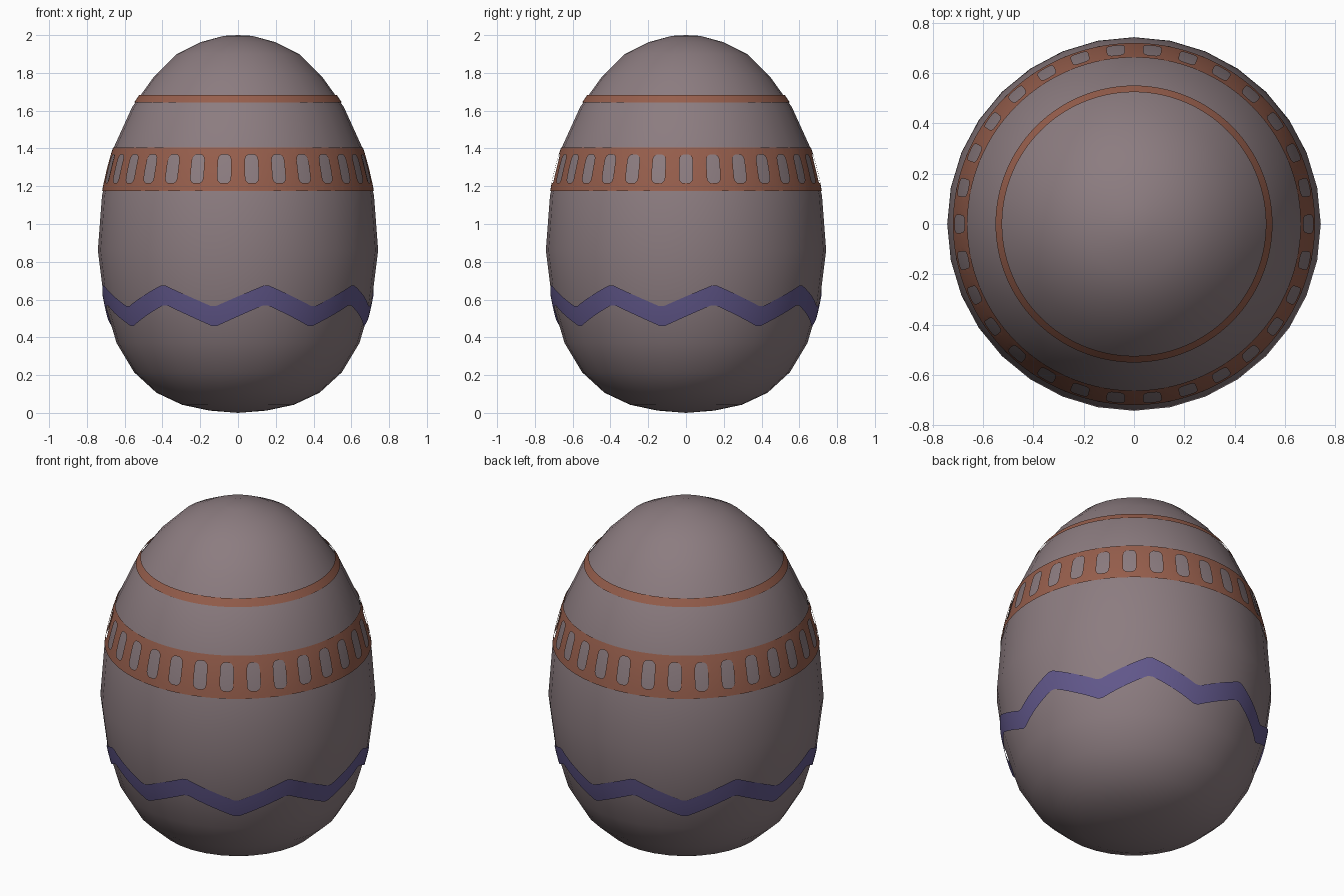
import bpy
import bmesh
import math

if "Cube" in bpy.data.objects:
    bpy.data.objects.remove(bpy.data.objects["Cube"])

# Egg profile, (radius, height) from bottom to top
PROFILE = [(0, 0), (.15, .012), (.296, .043), (.432, .107), (.55, .215), (.643, .37),
           (.708, .59), (.742, .86), (.72, 1.15), (.66, 1.40), (.56, 1.62),
           (.445, 1.78), (.323, 1.90), (.2, 1.962), (.075, 1.996), (0, 2)]
LIFT = 0.003


def material(name, rgb):
    m = bpy.data.materials.new(name)
    m.diffuse_color = (*rgb, 1)
    m.use_nodes = True
    m.node_tree.nodes["Principled BSDF"].inputs["Base Color"].default_value = m.diffuse_color
    return m


def point(r, t, z):
    # t = 0 is the front, growing towards the right side
    return (r * math.sin(t), -r * math.cos(t), z)


def finish(bm, name, mat):
    bmesh.ops.remove_doubles(bm, verts=bm.verts, dist=1e-5)
    for f in bm.faces:
        f.smooth = True
    mesh = bpy.data.meshes.new(name)
    bm.to_mesh(mesh)
    bm.free()
    mesh.materials.append(mat)
    ob = bpy.data.objects.new(name, mesh)
    bpy.context.collection.objects.link(ob)
    return ob


def radius(z):
    # smooth radius through the profile points
    i = 1
    while i < len(PROFILE) - 3 and z > PROFILE[i + 1][1]:
        i += 1
    (ra, za), (r0, z0), (r1, z1), (rb, zb) = PROFILE[i - 1:i + 3]
    h = z1 - z0
    u = (z - z0) / h
    m0 = (r1 - ra) / (z1 - za) * h
    m1 = (rb - r0) / (zb - z0) * h
    return ((2*u**3 - 3*u**2 + 1) * r0 + (u**3 - 2*u**2 + u) * m0
            + (3*u**2 - 2*u**3) * r1 + (u**3 - u**2) * m1)


def add_strip(bm, angles, low, high, rows):
    # closed painted strip hugging the egg between two height functions
    cols = []
    for t in angles:
        a, b = low(t), high(t)
        zs = [a + (b - a) * k / rows for k in range(rows + 1)]
        cols.append([bm.verts.new(point(radius(z) + LIFT, t, z)) for z in zs])
    for i, c in enumerate(cols):
        d = cols[(i + 1) % len(cols)]
        for k in range(rows):
            bm.faces.new((c[k], d[k], d[k + 1], c[k + 1]))


shell = material("mauve grey", (.262, .202, .216))
orange = material("rust orange", (.305, .112, .072))
purple = material("dusky purple", (.122, .098, .262))

# Egg body: 32-sided lathe
bm = bmesh.new()
N = 32
rings = [[bm.verts.new(point(r, 2 * math.pi * i / N, z)) for i in range(N)]
         for r, z in PROFILE[1:-1]]
bottom = bm.verts.new((0, 0, PROFILE[0][1]))
top = bm.verts.new((0, 0, PROFILE[-1][1]))
for i in range(N):
    j = (i + 1) % N
    bm.faces.new((bottom, rings[0][j], rings[0][i]))
    bm.faces.new((top, rings[-1][i], rings[-1][j]))
    for a, b in zip(rings, rings[1:]):
        bm.faces.new((a[i], a[j], b[j], b[i]))
finish(bm, "egg_body", shell)

# Thin upper stripe
even = [2 * math.pi * i / 128 for i in range(128)]
bm = bmesh.new()
add_strip(bm, even, lambda t: 1.642, lambda t: 1.682, 2)
finish(bm, "thin_stripe", orange)

# Wide band with 30 rounded openings
SLOTS = 30
STEP = 2 * math.pi / SLOTS
MID = 1.292


def opening(t):
    d = abs((t % STEP) - STEP / 2)
    if d > 0.0505:
        return 0
    e = min(1, max(0, (d - .015) / .035))
    return .076 - .028 * (1 - math.sqrt(1 - e * e))


offsets = [-.078, -.051, -.05, -.046, -.038, -.027, -.015, 0,
           .015, .027, .038, .046, .05, .051, .078, STEP / 2]
slot_angles = [(s + .5) * STEP + o for s in range(SLOTS) for o in offsets]
bm = bmesh.new()
add_strip(bm, slot_angles, lambda t: 1.175, lambda t: MID - opening(t), 4)
add_strip(bm, slot_angles, lambda t: MID + opening(t), lambda t: 1.405, 4)
finish(bm, "wide_band", orange)


# Zigzag with 8 peaks
def zigzag(t):
    u = ((t - .207) * 8 / (2 * math.pi)) % 1
    wave = abs(2 * u - 1) * 2 - 1
    return .567 + .055 * max(-1, min(1, 1.1 * wave))


zig_angles = [.207 + 2 * math.pi * i / 320 for i in range(320)]
bm = bmesh.new()
add_strip(bm, zig_angles, lambda t: zigzag(t) - .053, lambda t: zigzag(t) + .053, 4)
finish(bm, "zigzag_stripe", purple)
